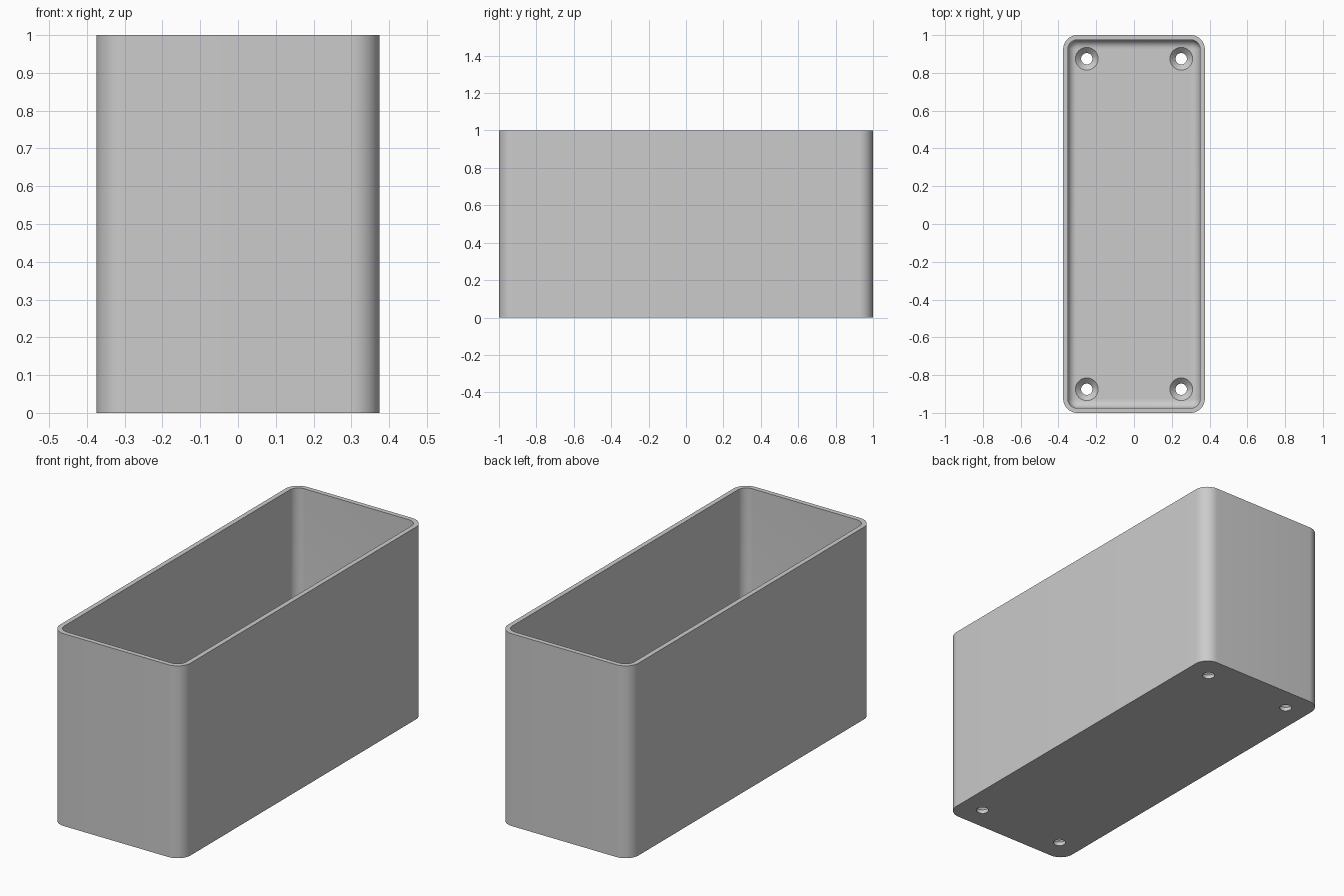
import bpy, bmesh, math
from math import sin, cos, pi

cube = bpy.data.objects.get("Cube")
if cube:
    bpy.data.objects.remove(cube, do_unlink=True)

# Overall sizes
HALF_X, HALF_Y, HEIGHT = 0.375, 1.0, 1.0
WALL, FLOOR = 0.025, 0.05
CORNER, FILLET = 0.075, 0.045

grey = bpy.data.materials.new("plain grey")
grey.use_nodes = True
color = (0.6, 0.6, 0.6, 1)
grey.diffuse_color = color
grey.node_tree.nodes["Principled BSDF"].inputs["Base Color"].default_value = color


def rounded_ring(inset, z, steps=12):
    """Rounded rectangle, inset from the outer outline."""
    r = CORNER - inset
    points = []
    for quarter, (sx, sy) in enumerate([(1, 1), (-1, 1), (-1, -1), (1, -1)]):
        for i in range(steps + 1):
            a = (quarter + i / steps) * pi / 2
            points.append((sx * (HALF_X - CORNER) + r * cos(a),
                           sy * (HALF_Y - CORNER) + r * sin(a), z))
    return points


def circle(x, y, r, z, sides=48):
    return [(x + r * cos(2 * pi * i / sides), y + r * sin(2 * pi * i / sides), z)
            for i in range(sides)]


def loft(name, rings):
    """Skin a stack of matching rings and cap both ends."""
    bm = bmesh.new()
    loops = [[bm.verts.new(p) for p in ring] for ring in rings]
    for low, high in zip(loops, loops[1:]):
        for i in range(len(low)):
            j = (i + 1) % len(low)
            bm.faces.new((low[i], low[j], high[j], high[i]))
    bm.faces.new(loops[0][::-1])
    bm.faces.new(loops[-1])
    bmesh.ops.recalc_face_normals(bm, faces=bm.faces)
    mesh = bpy.data.meshes.new(name)
    bm.to_mesh(mesh)
    bm.free()
    mesh.materials.append(grey)
    obj = bpy.data.objects.new(name, mesh)
    bpy.context.collection.objects.link(obj)
    return obj


# Open box: outside wall, rim, inside wall, rounded inner floor edge
rings = [rounded_ring(0, 0), rounded_ring(0, HEIGHT), rounded_ring(WALL, HEIGHT)]
for i in range(9):
    a = i / 8 * pi / 2
    rings.append(rounded_ring(WALL + FILLET * (1 - cos(a)),
                              FLOOR + FILLET * (1 - sin(a))))
box = loft("open_box", rings)

# Four countersunk screw holes through the floor
cutters = []
for x in (-0.25, 0.25):
    for y in (-0.875, 0.875):
        profile = [(0.03, -0.05), (0.03, 0.02), (0.06, FLOOR), (0.06, 0.2)]
        cutter = loft("screw_hole_cutter", [circle(x, y, r, z) for r, z in profile])
        cutter.hide_render = True
        cutters.append(cutter)

bpy.ops.object.select_all(action='DESELECT')
bpy.context.view_layer.objects.active = box
box.select_set(True)
for cutter in cutters:
    cut = box.modifiers.new("screw_hole", 'BOOLEAN')
    cut.operation = 'DIFFERENCE'
    cut.solver = 'EXACT'
    cut.object = cutter
    bpy.ops.object.modifier_apply(modifier=cut.name)
    bpy.data.objects.remove(cutter, do_unlink=True)

# Smooth rounded corners, crisp rim and hole edges
bpy.ops.object.shade_smooth_by_angle(angle=math.radians(30))
